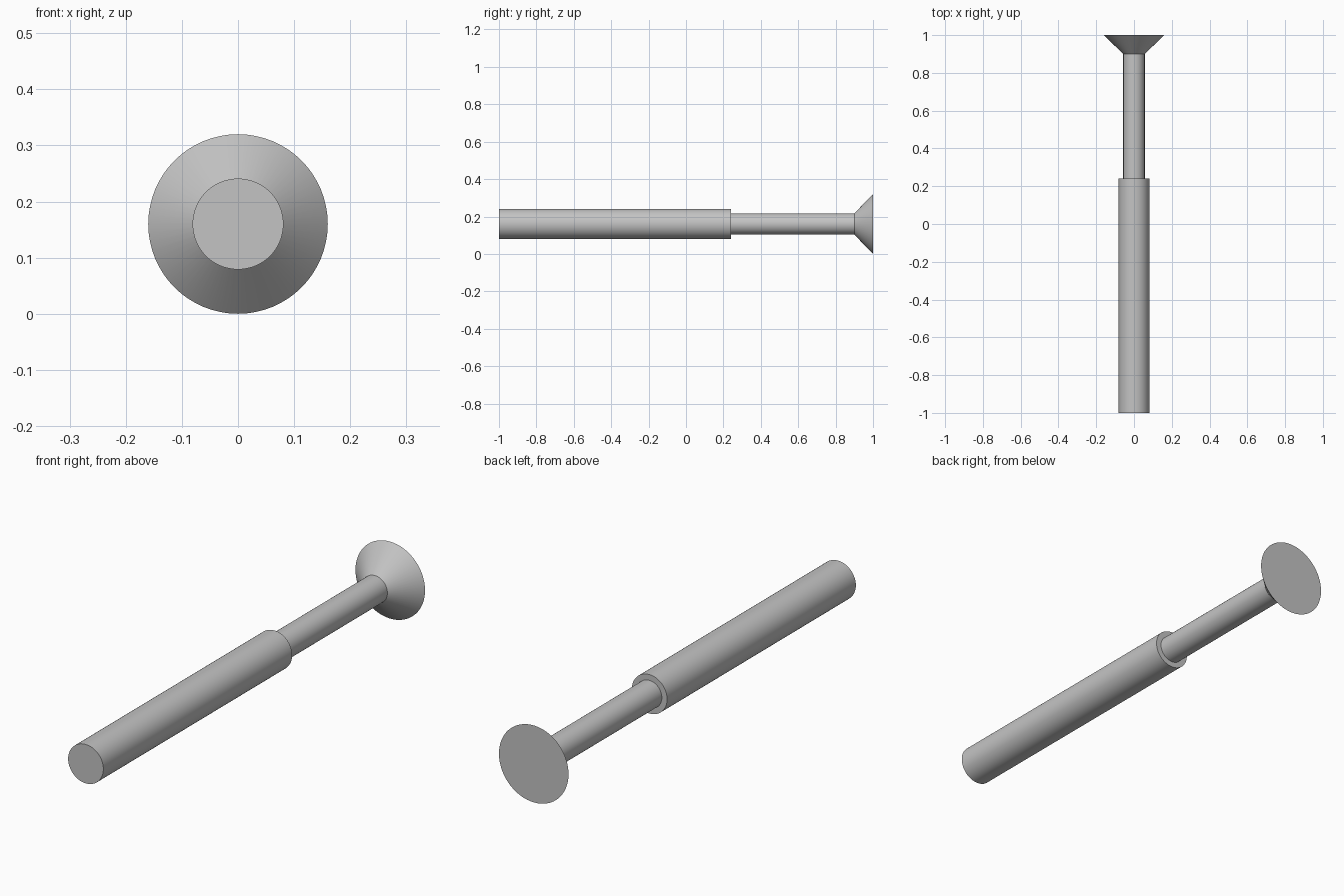
import bpy
import math

AXIS_Z = 0.16

cube = bpy.data.objects.get("Cube")
if cube:
    bpy.data.objects.remove(cube, do_unlink=True)

grey = bpy.data.materials.new("plain_grey")
grey.use_nodes = True
grey.diffuse_color = (0.55, 0.55, 0.55, 1)
grey.node_tree.nodes["Principled BSDF"].inputs["Base Color"].default_value = grey.diffuse_color


def round_part(name, y_front, y_back, r_front, r_back):
    """Capped round section along y, with smooth sides and sharp rims."""
    bpy.ops.mesh.primitive_cone_add(
        vertices=64, radius1=r_front, radius2=r_back, depth=y_back - y_front,
        location=(0, (y_front + y_back) / 2, AXIS_Z),
        rotation=(-math.pi / 2, 0, 0))
    part = bpy.context.object
    part.name = name
    part.data.materials.append(grey)
    bpy.ops.object.shade_smooth_by_angle(angle=math.radians(30))
    return part


# Thick outer sleeve
round_part("outer_sleeve", -1, 0.24, 0.081, 0.081)
# Thinner rod, seated in the sleeve and the flared head
round_part("inner_rod", 0.2, 0.91, 0.057, 0.057)
# Flared end with a flat back
round_part("flared_head", 0.9, 1, 0.057, 0.16)
